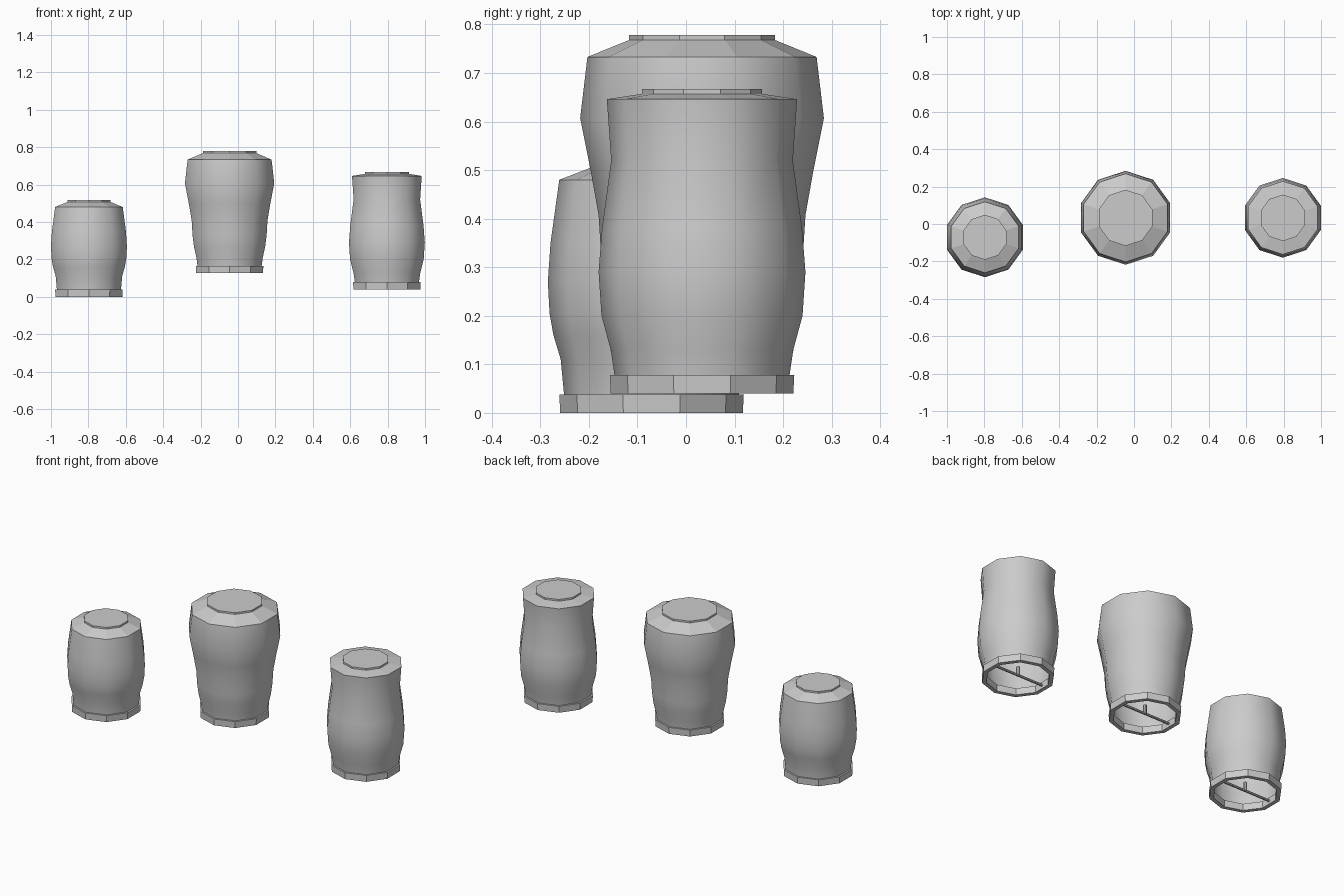
import bpy, bmesh, math

if "Cube" in bpy.data.objects:
    bpy.data.objects.remove(bpy.data.objects["Cube"])

SIDES = 10


def lathe(name, profile, loc, closed=False, cap_top=False, smooth=None):
    """Revolve (radius, z) points into a ten-sided shell with a corner on +y."""
    bm = bmesh.new()
    rings = []
    for r, z in profile:
        ring = []
        for k in range(SIDES):
            a = math.pi / 2 + 2 * math.pi * k / SIDES
            ring.append(bm.verts.new((r * math.cos(a), r * math.sin(a), z)))
        rings.append(ring)
    pairs = list(zip(rings, rings[1:]))
    if closed:
        pairs.append((rings[-1], rings[0]))
    for lo, hi in pairs:
        for k in range(SIDES):
            n = (k + 1) % SIDES
            bm.faces.new((lo[k], lo[n], hi[n], hi[k]))
    if cap_top:
        bm.faces.new(rings[-1])
    bmesh.ops.recalc_face_normals(bm, faces=bm.faces)
    mesh = bpy.data.meshes.new(name)
    bm.to_mesh(mesh)
    bm.free()
    ob = bpy.data.objects.new(name, mesh)
    ob.location = loc
    bpy.context.collection.objects.link(ob)
    if smooth:
        bpy.ops.object.select_all(action='DESELECT')
        ob.select_set(True)
        bpy.context.view_layer.objects.active = ob
        bpy.ops.object.shade_smooth_by_angle(angle=math.radians(smooth))
    return ob


def rod(name, radius, length, loc, rot=(0, 0, 0)):
    bpy.ops.mesh.primitive_cylinder_add(vertices=8, radius=radius, depth=length,
                                        location=loc, rotation=rot)
    bpy.context.object.name = name


def lantern(tag, loc, body, shoulder_z, cap_r, cap_z):
    x, y, z = loc
    # paper shade, open underneath
    lathe(tag + "_shade", body, loc, smooth=40)
    # sloping shoulder and thin lid
    lathe(tag + "_lid", [(body[-1][0], shoulder_z), (cap_r, cap_z - 0.01),
                         (cap_r, cap_z)], loc, cap_top=True)
    # base hoop
    lathe(tag + "_base_hoop", [(0.165, 0), (0.188, 0), (0.19, 0.038), (0.165, 0.038)],
          loc, closed=True)
    # cross wire and candle holder inside the hoop
    rod(tag + "_cross_wire", 0.007, 0.34, (x, y, z + 0.02), (0, math.pi / 2, 0))
    rod(tag + "_candle", 0.01, 0.05, (x, y, z + 0.043))


# short barrel lantern
lantern("left_lantern", (-0.797, -0.071, 0),
        [(0.18, 0.036), (0.187, 0.11), (0.202, 0.16), (0.21, 0.205), (0.2135, 0.27),
         (0.208, 0.35), (0.19, 0.48)], 0.48, 0.12, 0.517)
# tall lantern, widest near the top
lantern("middle_lantern", (-0.045, 0.033, 0.127),
        [(0.18, 0.036), (0.186, 0.08), (0.2, 0.14), (0.208, 0.2), (0.213, 0.28),
         (0.229, 0.37), (0.251, 0.48), (0.236, 0.606)], 0.606, 0.15, 0.651)
# lantern with a low belly and narrow neck
lantern("right_lantern", (0.796, 0.033, 0.04),
        [(0.18, 0.036), (0.188, 0.09), (0.207, 0.16), (0.213, 0.25), (0.206, 0.34),
         (0.187, 0.48), (0.196, 0.606)], 0.606, 0.124, 0.627)
